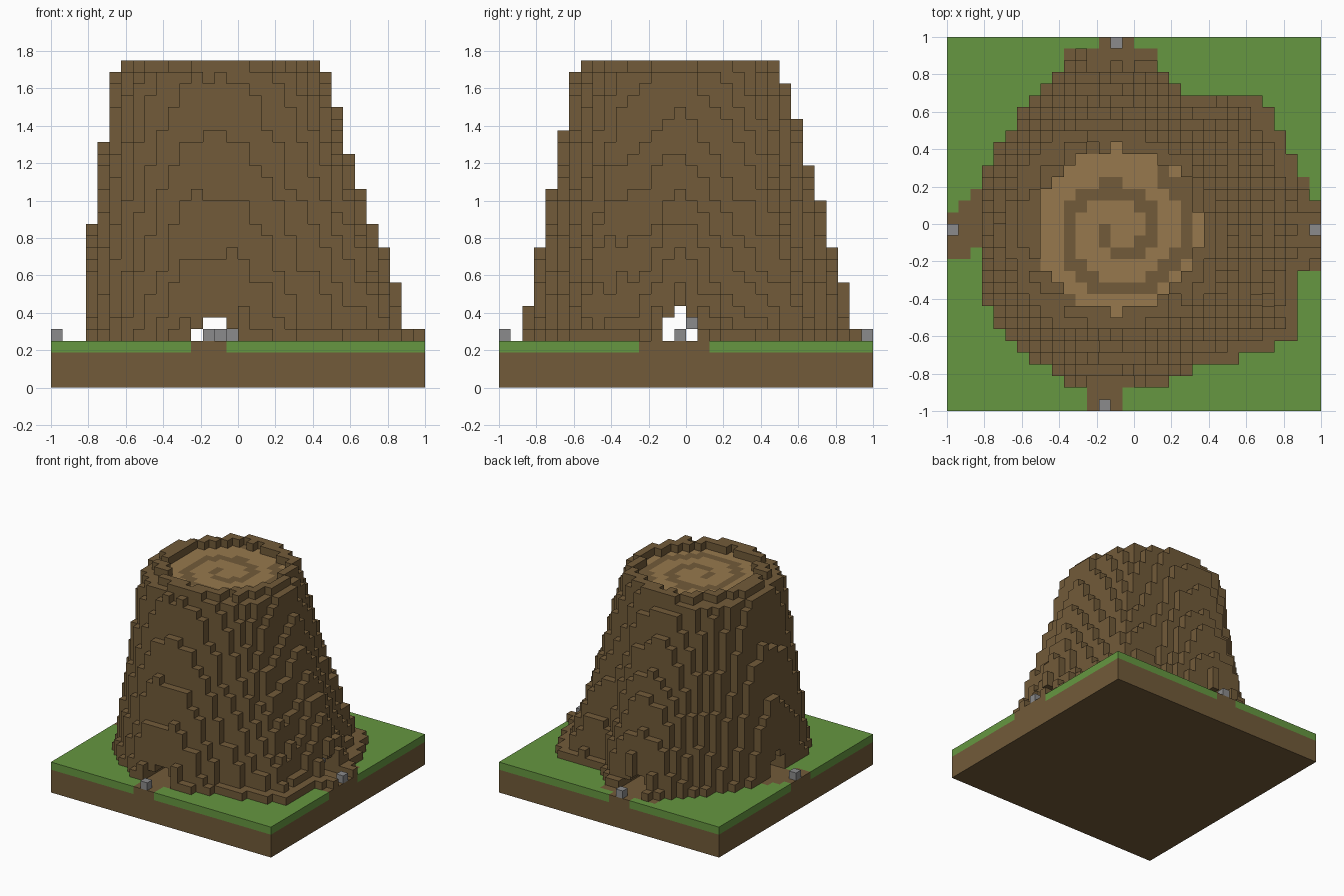
import bpy, bmesh, math, random
from mathutils import Vector

random.seed(11)
old = bpy.data.objects.get("Cube")
if old:
    bpy.data.objects.remove(old, do_unlink=True)

N = 32                 # blocks along each side
S = 2 / N              # block size
GROUND, TOP = 4, 28    # block levels of the soil surface and the rim
CX, CY = -0.09, -0.03  # trunk axis
RIM_R, DISK_R = 0.53, 0.44


def material(name, r, g, b):
    m = bpy.data.materials.new(name)
    m.use_nodes = True
    m.diffuse_color = (r, g, b, 1)
    bsdf = next(n for n in m.node_tree.nodes if n.type == 'BSDF_PRINCIPLED')
    bsdf.inputs["Base Color"].default_value = (r, g, b, 1)
    return m


BARK, GRASS, WOOD, STONE = range(4)
MATS = [material("bark_brown", 0.168, 0.104, 0.041),
        material("grass_green", 0.132, 0.31, 0.052),
        material("cut_wood_tan", 0.31, 0.19, 0.075),
        material("stone_grey", 0.26, 0.26, 0.265)]

# Trunk radii at the ground and at the shoulder, evenly spaced
# counter-clockwise from +x
FLARE = [1.16, 1.0, 1.02, 1.05, .8, .9, .97, .97, .84, .79, .78, .78,
         .78, .78, .80, .83, .83, .87, .87, .87, .85, .95, 1.11, .99]
SHOULDER = [.55, .53, .53, .61, .57, .61, .55, .59]


def around(table, angle):
    t = (angle / math.tau % 1) * len(table)
    a = int(t) % len(table)
    b = (a + 1) % len(table)
    return table[a] + (table[b] - table[a]) * (t - int(t))


def polar(i, j):
    x, y = (i + .5) * S - 1 - CX, (j + .5) * S - 1 - CY
    return math.hypot(x, y), math.atan2(y, x)


def on_spiral(d, a):
    # Growth ring: a spiral that widens 0.2 per turn
    for turn in range(-1, 3):
        t = a + turn * math.tau
        if -4.6 < t < 7.2 and abs(d - (.165 + .2 * t / math.tau)) < .042:
            return True
    return False


def in_tunnel(i, j, k):
    # Two low crossing passages under the trunk
    along_y = (k == GROUND and 12 <= i <= 15) or (k == GROUND + 1 and 13 <= i <= 14)
    along_x = (k <= GROUND + 1 and 14 <= j <= 16) or (k == GROUND + 2 and j == 15)
    return along_y or along_x


def bare_path(i, j):
    # Worn soil leading from each opening to the edge
    front = j < 3 and 12 <= i <= 14
    back = (j > 28 and 13 <= i <= 15) or (j in (29, 30) and 10 <= i <= 17)
    left = i < 4 and (14 if i > 1 else 13) <= j <= 16 + i
    right = i > 27 and 12 <= j <= (16 if i == 31 else 19)
    return front or back or left or right


def column_height(d, a):
    # Cut face, raised rim, then bark sloping down to the roots
    if d < DISK_R:
        return TOP - 1
    if d < RIM_R:
        return TOP - random.choice((0, 0, 0, 0, 0, 1))
    base, shoulder = around(FLARE, a), around(SHOULDER, a)
    slope = min((base - d) / (base - shoulder), 1)
    if slope <= 0:
        return GROUND
    power = 1 + .4 * max(0, math.cos(a))
    rise = int((TOP - GROUND) * slope ** power) - random.choice((0, 0, 1))
    return GROUND + min(max(rise, 1), TOP - GROUND - 1)


ground, trunk = {}, {}
for i in range(N):
    for j in range(N):
        d, a = polar(i, j)
        height = column_height(d, a) if i > 2 else GROUND
        # Soil block with a turf layer
        bare = height > GROUND or bare_path(i, j)
        for k in range(GROUND):
            ground[i, j, k] = GRASS if k == GROUND - 1 and not bare else BARK
        # Trunk column, left open where a passage meets the low roots
        if in_tunnel(i, j, GROUND) and height < GROUND + 5:
            continue
        for k in range(GROUND, height):
            if in_tunnel(i, j, k):
                continue
            cut = d < DISK_R and k == height - 1 and not on_spiral(d, a)
            trunk[i, j, k] = WOOD if cut else BARK

# Loose stones at the openings and inside
stones = {c: STONE for c in [(13, 0, 4), (14, 31, 4), (0, 15, 4), (31, 15, 4),
                             (15, 15, 4), (27, 16, 5)]}
solid = set(ground) | set(trunk) | set(stones)


def build(name, cells):
    """Make a mesh from the exposed sides of a set of blocks."""
    bm = bmesh.new()
    verts = {}

    def vert(p):
        if p not in verts:
            verts[p] = bm.verts.new(Vector(p) * S - Vector((1, 1, 0)))
        return verts[p]

    for cell, mat in cells.items():
        for axis in range(3):
            u, v = (axis + 1) % 3, (axis + 2) % 3
            for side in (0, 1):
                near = list(cell)
                near[axis] += 2 * side - 1
                if tuple(near) in solid:
                    continue
                ring = []
                for du, dv in ((0, 0), (1, 0), (1, 1), (0, 1)):
                    p = list(cell)
                    p[axis] += side
                    p[u] += du
                    p[v] += dv
                    ring.append(vert(tuple(p)))
                face = bm.faces.new(ring if side else ring[::-1])
                face.material_index = mat
    mesh = bpy.data.meshes.new(name)
    bm.to_mesh(mesh)
    bm.free()
    for m in MATS:
        mesh.materials.append(m)
    obj = bpy.data.objects.new(name, mesh)
    bpy.context.collection.objects.link(obj)


build("ground_block", ground)
build("tree_stump", trunk)
build("stones", stones)
